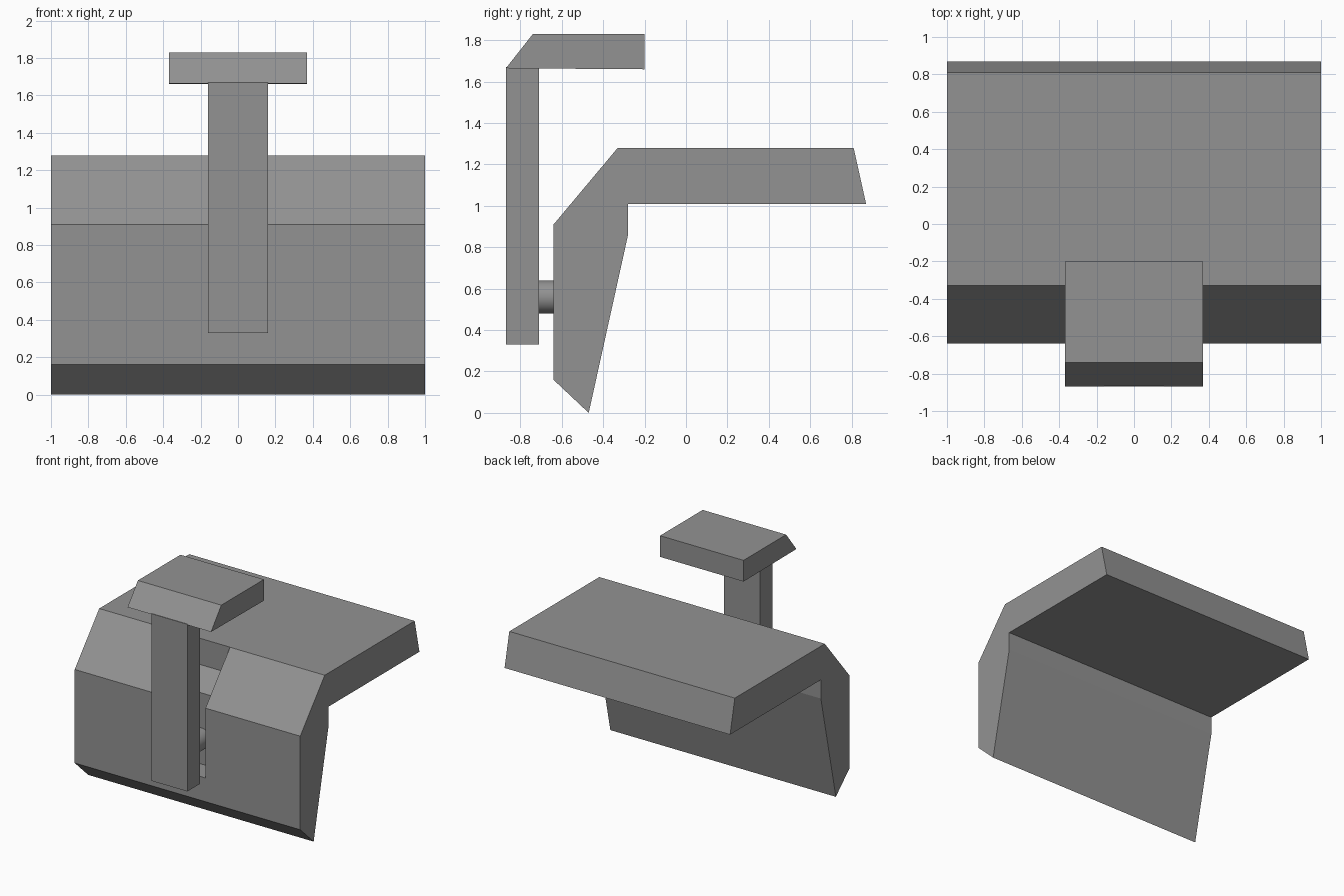
import bpy
import bmesh
import math

cube = bpy.data.objects.get("Cube")
if cube:
    bpy.data.objects.remove(cube, do_unlink=True)

# Single grey material
GREY = (0.29, 0.29, 0.29, 1.0)
grey = bpy.data.materials.new("plain_grey")
grey.use_nodes = True
grey.diffuse_color = GREY
for node in grey.node_tree.nodes:
    if node.type == 'BSDF_PRINCIPLED':
        node.inputs["Base Color"].default_value = GREY


def extrude_profile(name, profile, half_width):
    """Sweep a (y, z) side profile across the width, centred on x = 0."""
    bm = bmesh.new()
    face = bm.faces.new([bm.verts.new((-half_width, y, z)) for y, z in profile])
    swept = bmesh.ops.extrude_face_region(bm, geom=[face])
    verts = [v for v in swept["geom"] if isinstance(v, bmesh.types.BMVert)]
    bmesh.ops.translate(bm, verts=verts, vec=(2 * half_width, 0, 0))
    bmesh.ops.recalc_face_normals(bm, faces=bm.faces)
    mesh = bpy.data.meshes.new(name)
    bm.to_mesh(mesh)
    bm.free()
    mesh.materials.append(grey)
    obj = bpy.data.objects.new(name, mesh)
    bpy.context.collection.objects.link(obj)
    return obj


# Wide bent body: front plate and rear shelf
body = extrude_profile("body", [
    (-0.64, 0.16), (-0.47, 0.0), (-0.28, 0.86), (-0.28, 1.01),
    (0.87, 1.01), (0.81, 1.28), (-0.33, 1.28), (-0.64, 0.91)], 1.0)

# Recess in the middle of the front, following the bevel
cutter = extrude_profile("recess_cutter", [
    (-0.8, 0.35), (-0.46, 0.35), (-0.46, 0.92),
    (-0.329, 1.07), (-0.329, 1.4), (-0.8, 1.4)], 0.16)
cutter.hide_render = True
recess = body.modifiers.new("recess", 'BOOLEAN')
recess.operation = 'DIFFERENCE'
recess.solver = 'EXACT'
recess.object = cutter
bpy.context.view_layer.objects.active = body
bpy.ops.object.modifier_apply(modifier=recess.name)
bpy.data.objects.remove(cutter, do_unlink=True)

# Upright lever and its bevelled head
extrude_profile("lever_stem", [
    (-0.87, 0.33), (-0.71, 0.33), (-0.71, 1.67), (-0.87, 1.67)], 0.16)
extrude_profile("lever_head", [
    (-0.87, 1.665), (-0.2, 1.66), (-0.2, 1.83), (-0.74, 1.83)], 0.37)

# Round pin joining the lever to the recess
bpy.ops.mesh.primitive_cylinder_add(
    vertices=32, radius=0.08, depth=0.27,
    location=(0, -0.585, 0.56), rotation=(math.pi / 2, 0, 0))
pin = bpy.context.object
pin.name = "pin"
pin.data.materials.append(grey)
bpy.ops.object.shade_smooth_by_angle(angle=math.radians(40))
